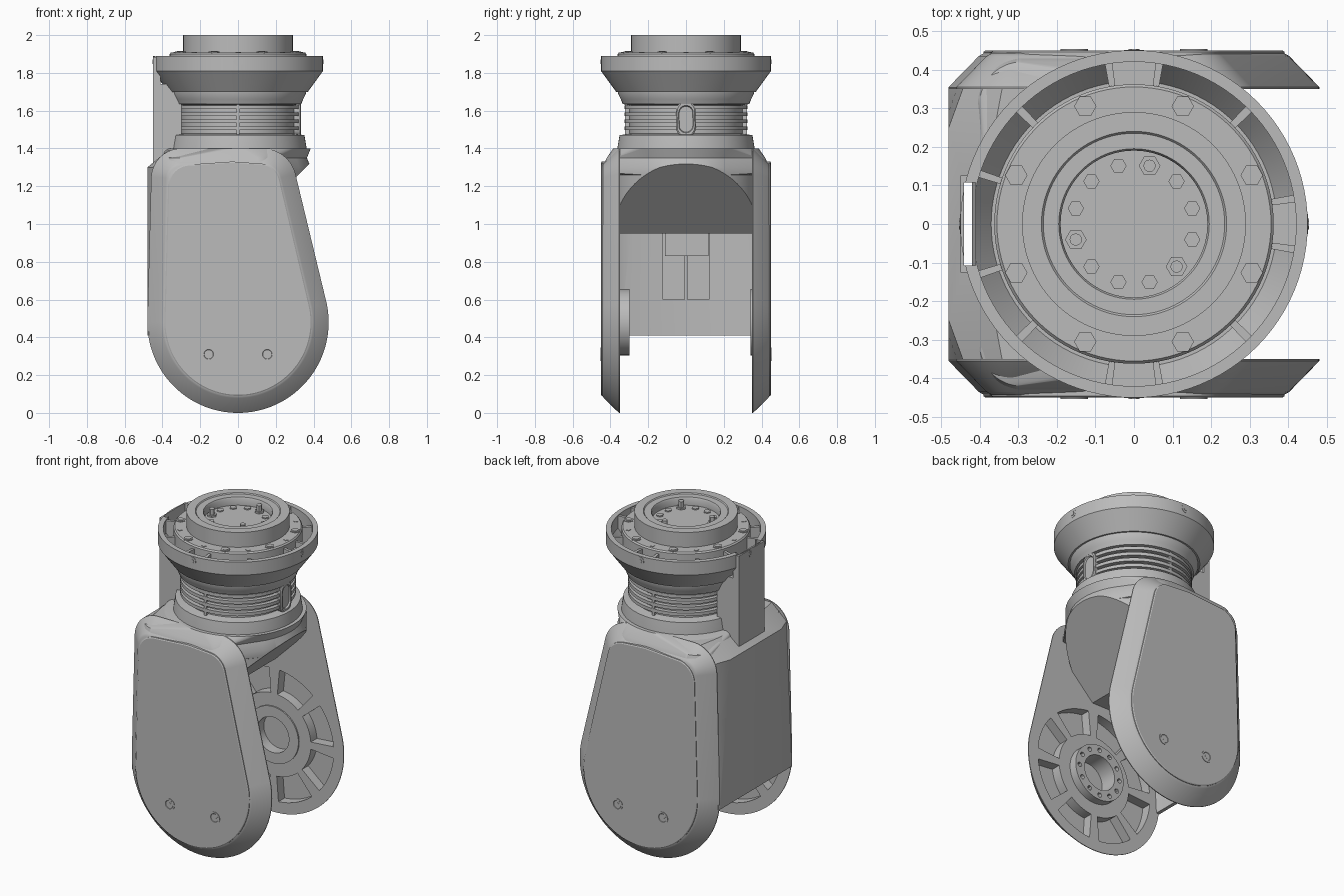
import bpy, bmesh, math
from math import cos, sin, pi, radians
from mathutils import Vector

cube = bpy.data.objects.get("Cube")
if cube:
    bpy.data.objects.remove(cube, do_unlink=True)

grey = bpy.data.materials.new("machine grey")
grey.use_nodes = True
grey.diffuse_color = (0.5, 0.5, 0.5, 1)
grey.node_tree.nodes["Principled BSDF"].inputs["Base Color"].default_value = (0.5, 0.5, 0.5, 1)


def finish(name, bm):
    bmesh.ops.recalc_face_normals(bm, faces=bm.faces)
    mesh = bpy.data.meshes.new(name)
    bm.to_mesh(mesh)
    bm.free()
    mesh.materials.append(grey)
    mesh.shade_smooth()
    mesh.set_sharp_from_angle(angle=radians(30))
    ob = bpy.data.objects.new(name, mesh)
    bpy.context.collection.objects.link(ob)
    return ob


def loft(bm, rings):
    """Skin a list of equal-length point rings and cap both ends."""
    loops = [[bm.verts.new(p) for p in ring] for ring in rings]
    n = len(loops[0])
    for a, b in zip(loops, loops[1:]):
        for i in range(n):
            j = (i + 1) % n
            bm.faces.new((a[i], a[j], b[j], b[i]))
    bm.faces.new(loops[0])
    bm.faces.new(loops[-1])


def lofted(name, rings):
    bm = bmesh.new()
    loft(bm, rings)
    return finish(name, bm)


def place(axis, a, b, h):
    return {"x": (h, a, b), "y": (a, h, b), "z": (a, b, h)}[axis]


def add_prism(bm, pts, axis, lo, hi):
    loft(bm, [[place(axis, a, b, h) for a, b in pts] for h in (lo, hi)])


def prism(name, pts, axis, lo, hi):
    bm = bmesh.new()
    add_prism(bm, pts, axis, lo, hi)
    return finish(name, bm)


def circle(a, b, r, n=32):
    return [(a + r * cos(2 * pi * i / n), b + r * sin(2 * pi * i / n)) for i in range(n)]


def sector(a, b, r0, r1, mid, half, n=8):
    angs = [radians(mid - half + 2 * half * i / n) for i in range(n + 1)]
    return ([(a + r1 * cos(t), b + r1 * sin(t)) for t in angs]
            + [(a + r0 * cos(t), b + r0 * sin(t)) for t in reversed(angs)])


def rect(a0, a1, b0, b1):
    return [(a0, b0), (a1, b0), (a1, b1), (a0, b1)]


def lathe(name, profile, n=96):
    """Spin (radius, z) points; both end points lie on the axis."""
    return lofted(name, [[(x, y, z) for x, y in circle(0, 0, r, n)] for r, z in profile])


def cut(target, cutter):
    mod = target.modifiers.new("cut", "BOOLEAN")
    mod.operation, mod.solver, mod.object = "DIFFERENCE", "EXACT", cutter
    bpy.context.view_layer.update()
    dg = bpy.context.evaluated_depsgraph_get()
    mesh = bpy.data.meshes.new_from_object(target.evaluated_get(dg))
    target.modifiers.clear()
    target.data = mesh
    mesh.shade_smooth()
    mesh.set_sharp_from_angle(angle=radians(30))


def hull(circles, d=0.0, n=120):
    """Outline wrapped around (a, b, radius) circles, shrunk by d."""
    pts = []
    for i in range(n):
        u = Vector((cos(2 * pi * i / n), sin(2 * pi * i / n)))
        a, b, r = max(circles, key=lambda k: Vector(k[:2]).dot(u) + k[2])
        pts.append(Vector((a, b)) + u * (r - d))
    return pts


PLATE = [(0, 0.48, 0.48), (-0.3, 1.24, 0.16), (0.13, 1.22, 0.18)]
COVER = [(0, 0.48, 0.39), (-0.255, 1.2, 0.115), (-0.03, 1.1, 0.23), (0.115, 1.21, 0.11)]
HUB = (0, 0.48)
for side, s in (("front", -1), ("back", 1)):
    # Side plate with chamfered rim, and its raised cover
    plate = lofted(side + "_fork_plate", [[(p.x, s * y, p.y) for p in hull(PLATE, d)] for y, d in
                                          ((0.35, 0), (0.355, 0), (0.435, 0.078), (0.443, 0.092))])
    lofted(side + "_cover", [[(p.x, s * y, p.y) for p in hull(COVER, d)] for y, d in
                             ((0.43, 0), (0.446, 0), (0.45, 0.006), (0.45, 0.012))])

    # Wheel-like pockets and hub recess on the inner face
    bm = bmesh.new()
    for k in range(8):
        add_prism(bm, sector(*HUB, 0.255, 0.41, 45 * k + 22, 17.5), "y", s * 0.3, s * 0.41)
    add_prism(bm, circle(*HUB, 0.11), "y", s * 0.3, s * 0.41)
    cutter = finish("pocket_cutter", bm)
    cut(plate, cutter)
    bpy.data.objects.remove(cutter)

    # Hub ring, deeper on the front plate
    inner = 0.30 if s < 0 else 0.342
    hub = prism(side + "_hub_ring", circle(*HUB, 0.175, 64), "y", s * inner, s * 0.352)
    bm = bmesh.new()
    add_prism(bm, circle(*HUB, 0.11), "y", s * 0.2, s * 0.4)
    if s < 0:
        for x, z in circle(*HUB, 0.145, 12):
            add_prism(bm, circle(x, z, 0.014, 12), "y", s * 0.2, s * 0.335)
    cutter = finish("bore_cutter", bm)
    cut(hub, cutter)
    bpy.data.objects.remove(cutter)

    # Cover screws
    for x in (-0.155, 0.155):
        lofted(side + "_cover_screw", [[(a, s * y, b) for a, b in circle(x, 0.31, r, 24)]
                                       for r, y in ((0.036, 0.44), (0.036, 0.453), (0.026, 0.453),
                                                    (0.024, 0.451), (0.012, 0.451), (0.012, 0.452))])

# Rounded shoulder: round core blending out over the plates, with sloped underside
ROUND = [(0, 0, 0.385)]
CORNERS = ROUND + [(x, s * y, r) for x, y, r in ((-0.29, 0.31, 0.13), (0.1, 0.32, 0.12))
                   for s in (-1, 1)]
bm = bmesh.new()
loft(bm, [[(p.x, p.y, z) for p in hull(c, d)] for c, d, z in
          ((ROUND, 0, 0.95), (ROUND, 0, 1.26), (CORNERS, 0, 1.27), (CORNERS, 0, 1.3),
           (CORNERS, 0.02, 1.35), (ROUND, 0, 1.4))])
bmesh.ops.bisect_plane(bm, geom=bm.verts[:] + bm.edges[:] + bm.faces[:],
                       plane_co=(0, 0, 0.94), plane_no=(1, 0, -1), clear_outer=True)
bmesh.ops.holes_fill(bm, edges=[e for e in bm.edges if e.is_boundary])
finish("shoulder", bm)


def wall_outline(x, flat, edge):
    """Outer wall section: a flat middle with bevelled ends."""
    return [(-edge, 0.36), (-x, flat), (-x, -flat), (-edge, -0.36)]


# Thin side wall that narrows upward into a solid block
lofted("side_wall", [[(x, y, z) for x, y in o] + [(x + 0.022, y, z) for x, y in reversed(o)]
                     for o, z in ((wall_outline(0.48, 0.35, 0.475), 0.41),
                                  (wall_outline(0.48, 0.29, 0.455), 0.955))])
block = lofted("shoulder_block", [[(x, y, z) for x, y in o] + [(0, -0.36, z), (0, 0.36, z)]
                                  for o, z in ((wall_outline(0.48, 0.29, 0.455), 0.95),
                                               (wall_outline(0.48, 0.25, 0.44), 1.3),
                                               (wall_outline(0.37, 0.2, 0.34), 1.39))])
for y in (-0.065, 0.065):
    prism("wall_rib", rect(y - 0.06, y + 0.06, 0.6, 0.96), "x", -0.46, -0.447)
prism("cable_block", rect(-0.11, 0.12, 0.83, 0.96), "x", -0.38, -0.2)

# Neck with cooling fins
lathe("neck", [(0, 1.38), (0.365, 1.38), (0.362, 1.41), (0.352, 1.47), (0.30, 1.478),
               (0.30, 1.63), (0.335, 1.635), (0.345, 1.66), (0.36, 1.69), (0.36, 1.72), (0, 1.72)])
for k in range(4):
    z = 1.497 + 0.037 * k
    lathe("cooling_fin", [(0, z), (0.325, z), (0.325, z + 0.02), (0, z + 0.02)])
    prism("fin_rib", sector(0, 0, 0.28, 0.323, 90 * k, 1.5, 2), "z", 1.47, 1.64)
capsule = hull([(0, 1.51, 0.052), (0, 1.6, 0.052)], n=24)
lofted("neck_plug", [[(x, p.x * f, 1.555 + (p.y - 1.555) * f) for p in capsule]
                     for x, f in ((0.28, 1), (0.328, 1), (0.334, 0.9), (0.334, 0.75), (0.325, 0.7))])

# Flange cup and side conduit, with one shaft cut through both
flange = lathe("flange_cup", [(0, 1.70), (0.37, 1.70), (0.45, 1.81), (0.45, 1.89),
                              (0.42, 1.89), (0.42, 1.81), (0.37, 1.74), (0, 1.74)])
conduit = prism("side_conduit", [(-0.45, 1.27), (-0.45, 1.885), (-0.41, 1.885), (-0.41, 1.74),
                                 (-0.3, 1.74), (-0.3, 1.27)], "y", -0.125, 0.125)
shaft = prism("shaft_cutter", rect(-0.44, -0.41, -0.108, 0.108), "z", 0.9, 1.95)
for ob in (flange, conduit, block):
    cut(ob, shaft)
bpy.data.objects.remove(shaft)


def cup_web(name, mid, half, top):
    """Radial web that follows the sloped inside of the cup."""
    lofted(name, [[(x, y, z) for x, y in sector(0, 0, 0.35, r, mid, half)]
                  for r, z in ((0.375, 1.73), (0.425, 1.812), (0.425, top))])


# Cup dividers and rim screws
for k in range(4):
    a = 90 * k
    if k != 2:
        cup_web("cup_pad", a, 8, 1.85)
    for off in (-9, 9):
        if k != 2:
            cup_web("cup_rib", a + off, 1.3, 1.885)
    cup_web("cup_divider", a + 45, 1.5, 1.87)
    ax, s = (("x", 1), ("y", 1), ("x", -1), ("y", -1))[k]
    prism("rim_screw", circle(0, 1.86, 0.026, 16), ax, s * 0.44, s * 0.451)
    prism("rim_screw_socket", circle(0, 1.86, 0.014, 6), ax, s * 0.44, s * 0.453)
for s in (-1, 1):
    cup_web("conduit_web", 180 + s * 18, 1.3, 1.885)

# Mounting disc with raised collar and recessed centre
lathe("mounting_disc", [(0, 1.73), (0.362, 1.73), (0.362, 1.9), (0.355, 1.908), (0.29, 1.908),
                        (0.29, 2.0), (0.24, 2.0), (0.235, 1.994), (0.195, 1.994),
                        (0.19, 1.985), (0.19, 1.945), (0, 1.945)])
for k, (x, y) in enumerate(circle(0, 0, 0.33, 16)):
    if k % 2:
        prism("disc_bolt_washer", circle(x, y, 0.029, 6), "z", 1.9, 1.912)
        prism("disc_bolt_head", circle(x, y, 0.017, 12), "z", 1.9, 1.915)
    else:
        prism("disc_pin", circle(x, y, 0.015, 5), "z", 1.9, 1.911)
for k in range(12):
    t = radians(15 + 30 * k)
    x, y = 0.156 * cos(t), 0.156 * sin(t)
    if k % 4 == 2:
        prism("centre_post", circle(x, y, 0.028, 6), "z", 1.94, 1.955)
        prism("centre_post_tip", circle(x, y, 0.016, 12), "z", 1.94, 1.99)
    else:
        prism("centre_bolt", circle(x, y, 0.021, 6), "z", 1.94, 1.952)
